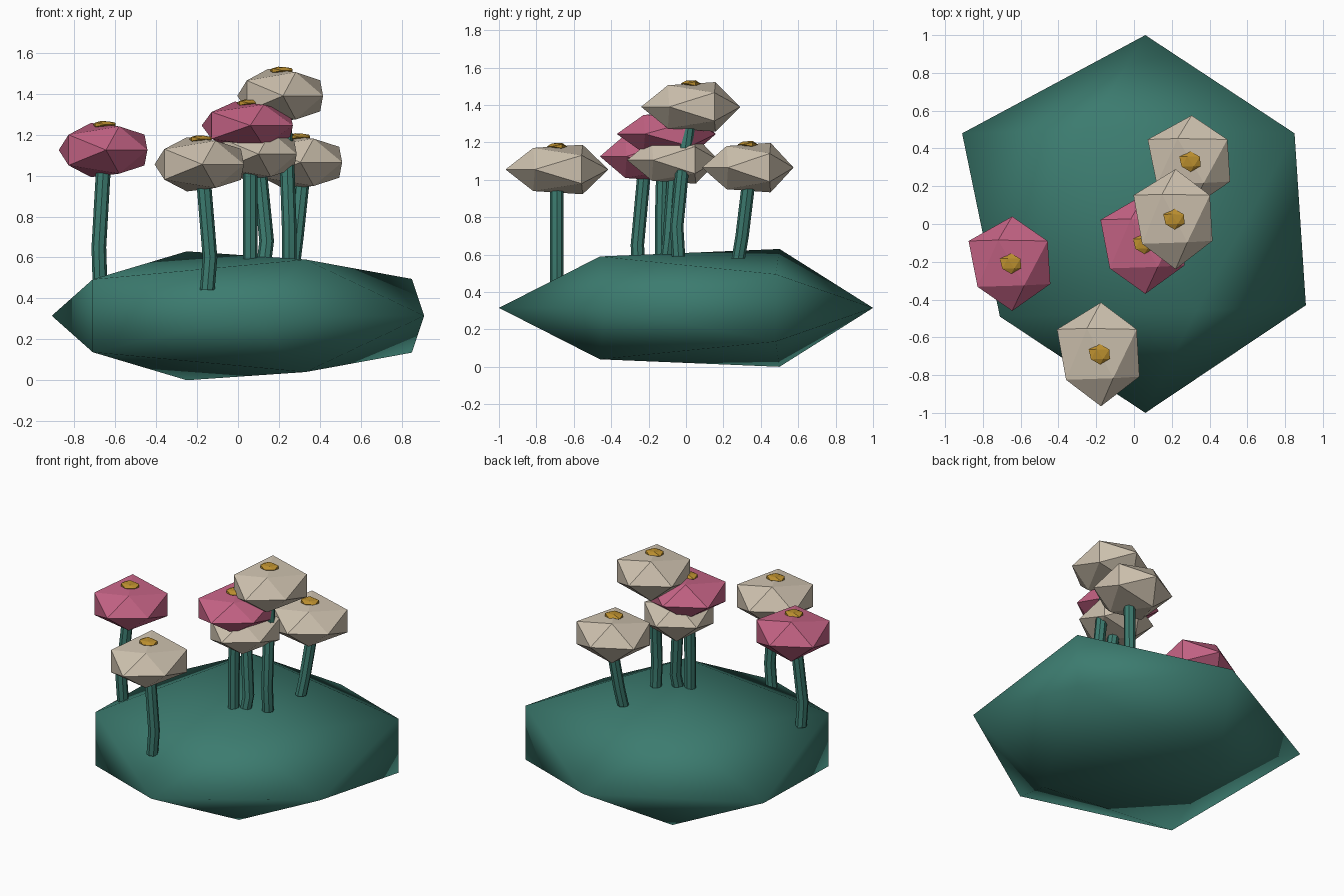
import bpy, bmesh, math
from mathutils import Vector

if "Cube" in bpy.data.objects:
    bpy.data.objects.remove(bpy.data.objects["Cube"])


def material(name, rgb):
    m = bpy.data.materials.new(name)
    m.diffuse_color = (*rgb, 1)
    m.use_nodes = True
    m.node_tree.nodes["Principled BSDF"].inputs["Base Color"].default_value = m.diffuse_color
    return m


GREEN = material("leaf green", (0.045, 0.20, 0.16))
PINK = material("petal pink", (0.56, 0.125, 0.235))
CREAM = material("petal cream", (0.62, 0.54, 0.43))
GOLD = material("pollen gold", (0.50, 0.275, 0.028))

# Slightly lopsided icosahedron shared by bush, blossoms and pollen (poles along y)
LUMP = [(0, 1, 0), (0, -1, 0),
        (-0.97, 0.48, 0), (-0.31, 0.5, 0.315), (0.79, 0.48, 0.18),
        (0.79, 0.48, -0.18), (-0.31, 0.5, -0.315),
        (0.85, -0.43, 0), (0.27, -0.46, 0.275), (-0.77, -0.49, 0.178),
        (-0.77, -0.49, -0.178), (0.27, -0.46, -0.275)]


def finish(bm, name, mat, smooth):
    bmesh.ops.recalc_face_normals(bm, faces=bm.faces)
    for f in bm.faces:
        f.smooth = smooth
    me = bpy.data.meshes.new(name)
    bm.to_mesh(me)
    bm.free()
    me.materials.append(mat)
    ob = bpy.data.objects.new(name, me)
    bpy.context.collection.objects.link(ob)
    return ob


def lump(name, centre, scale, mat, smooth=False):
    bm = bmesh.new()
    for p in LUMP:
        bm.verts.new([c + a * s for c, a, s in zip(centre, p, scale)])
    bmesh.ops.convex_hull(bm, input=bm.verts)
    return finish(bm, name, mat, smooth)


def stem(name, path, radius=0.036, sides=8):
    bm = bmesh.new()
    rings = []
    for p in path:
        rings.append([bm.verts.new(Vector(p) + Vector((
            radius * math.cos(2 * math.pi * i / sides),
            radius * math.sin(2 * math.pi * i / sides), 0))) for i in range(sides)])
    for a, b in zip(rings, rings[1:]):
        for i in range(sides):
            j = (i + 1) % sides
            bm.faces.new((a[i], a[j], b[j], b[i]))
    bm.faces.new(rings[0][::-1])
    bm.faces.new(rings[-1])
    ob = finish(bm, name, GREEN, True)
    bpy.context.view_layer.objects.active = ob
    ob.select_set(True)
    bpy.ops.object.shade_smooth_by_angle(angle=math.radians(40))
    ob.select_set(False)


# Bush
lump("bush", (0.06, 0, 0.315), (1, 1, 1), GREEN, True)

# Flowers: blossom colour, blossom centre, blossom scale, stem path
flowers = [
    (PINK, (-0.645, -0.21, 1.125), (0.238, 0.25, 0.42),
     [(-0.675, -0.25, 0.49), (-0.68, -0.26, 0.65), (-0.655, -0.22, 1.08)]),
    (CREAM, (-0.175, -0.69, 1.055), (0.24, 0.275, 0.42),
     [(-0.15, -0.69, 0.44), (-0.137, -0.69, 0.6), (-0.17, -0.69, 1.0)]),
    (PINK, (0.06, -0.105, 1.245), (0.245, 0.265, 0.37),
     [(0.06, -0.13, 0.59), (0.06, -0.13, 0.8), (0.06, -0.12, 1.2)]),
    (CREAM, (0.1, -0.07, 1.105), (0.22, 0.245, 0.4),
     [(0.13, -0.1, 0.6), (0.14, -0.09, 0.68), (0.1, -0.06, 1.08)]),
    (CREAM, (0.305, 0.33, 1.065), (0.24, 0.245, 0.42),
     [(0.27, 0.28, 0.58), (0.285, 0.3, 0.7), (0.32, 0.34, 1.03)]),
    (CREAM, (0.22, 0.025, 1.39), (0.23, 0.265, 0.42),
     [(0.25, -0.04, 0.59), (0.25, -0.05, 0.75), (0.24, -0.02, 1.05), (0.22, 0.02, 1.34)]),
]
for n, (mat, c, s, path) in enumerate(flowers, 1):
    stem(f"stem_{n}", path)
    lump(f"blossom_{n}", c, s, mat)
    top = c[2] + 0.295 * s[2]
    lump(f"pollen_{n}", (c[0] - 0.005, c[1], top), (0.062, 0.054, 0.058), GOLD)
